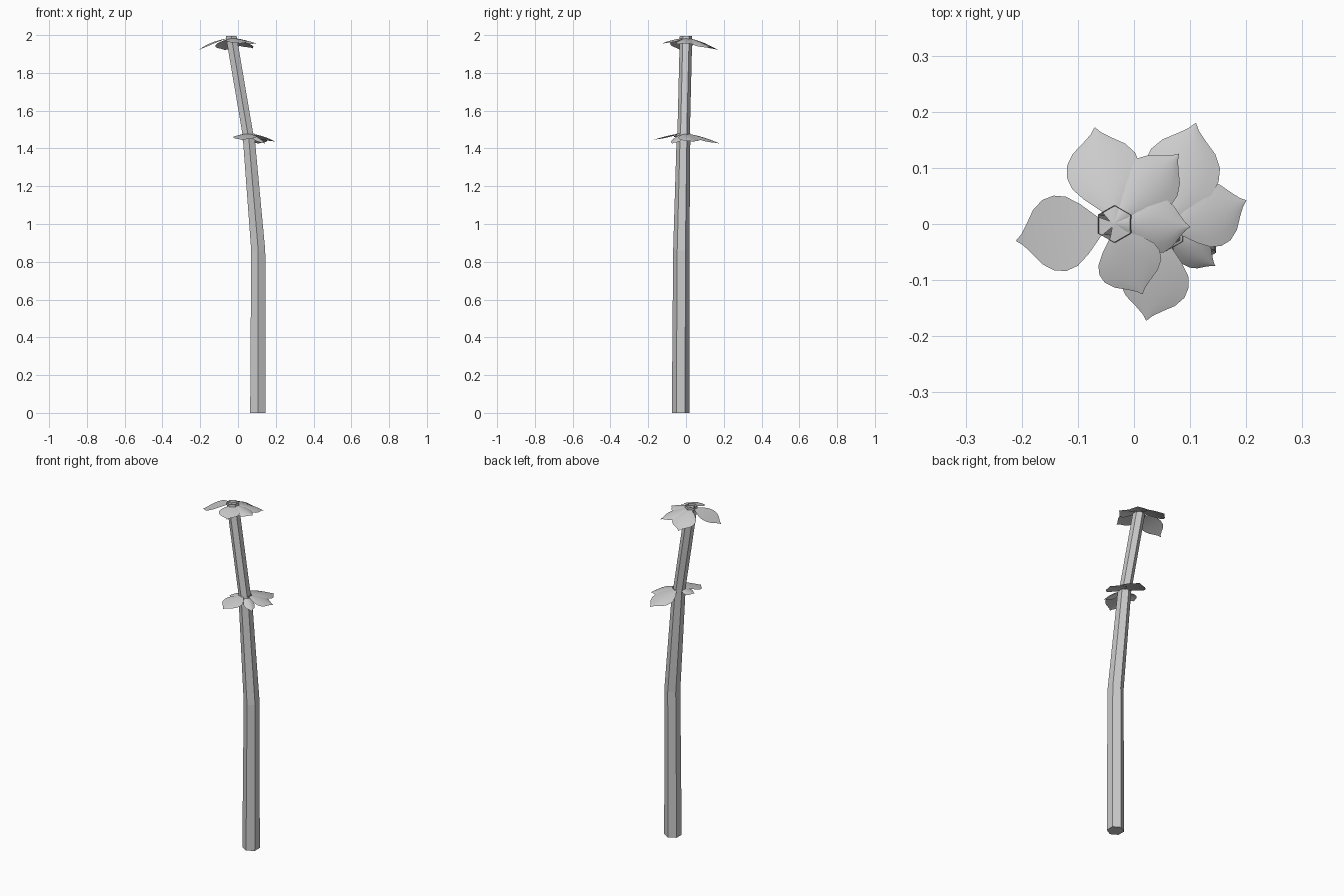
import bpy, bmesh, math
from mathutils import Vector

cube = bpy.data.objects.get("Cube")
if cube:
    bpy.data.objects.remove(cube)

grey = bpy.data.materials.new("plain_grey")
grey.use_nodes = True
colour = (0.6, 0.6, 0.6, 1)
grey.diffuse_color = colour
grey.node_tree.nodes["Principled BSDF"].inputs["Base Color"].default_value = colour


def finish(bm, name, smooth=False):
    mesh = bpy.data.meshes.new(name)
    bm.to_mesh(mesh)
    bm.free()
    mesh.materials.append(grey)
    for face in mesh.polygons:
        face.use_smooth = smooth
    obj = bpy.data.objects.new(name, mesh)
    bpy.context.collection.objects.link(obj)
    return obj


def stem(name, sections):
    """Six-sided tube through (centre, radius) sections, closed at the foot."""
    bm = bmesh.new()
    rings = []
    for (x, y, z), r in sections:
        angles = [math.radians(30 + 60 * i) for i in range(6)]
        rings.append([bm.verts.new((x + r * math.cos(a), y + r * math.sin(a), z)) for a in angles])
    for low, high in zip(rings, rings[1:]):
        for i in range(6):
            j = (i + 1) % 6
            bm.faces.new((low[i], low[j], high[j], high[i]))
    bm.faces.new(rings[0][::-1])
    return finish(bm, name)


# Half width along a petal, from narrow root to pointed tip
OUTLINE = [(0, 0.04), (0.15, 0.26), (0.3, 0.66), (0.43, 0.92), (0.55, 1), (0.67, 0.94),
           (0.78, 0.72), (0.87, 0.38), (0.94, 0.14), (1, 0.01)]


def petal(name, centre, tip, half_width, sag):
    """Thin curved leaf from centre to tip, with its side edges sagging."""
    root, end = Vector(centre), Vector(tip)
    run = (end - root).to_2d()
    side = Vector((-run.y, run.x, 0)).normalized()
    bm = bmesh.new()
    rows = []
    for t, w in OUTLINE:
        mid = root.lerp(end, t)
        mid.z = root.z + (end.z - root.z) * t ** 1.5
        row = []
        for k in range(-3, 4):
            u = k / 3
            row.append(bm.verts.new(mid + side * (u * w * half_width) - Vector((0, 0, sag * w * u * u))))
        rows.append(row)
    for a, b in zip(rows, rows[1:]):
        for k in range(6):
            bm.faces.new((a[k], b[k], b[k + 1], a[k + 1]))
    return finish(bm, name, True)


# Bent stalk in two pieces, meeting at the lower whorl
node = (0.055, -0.013, 1.48)
stem("lower_stalk", [((0.105, -0.028, 0), 0.047), ((0.107, -0.025, 0.86), 0.043), (node, 0.036)])
stem("upper_stalk", [((0.055, -0.013, 1.46), 0.033), ((-0.036, 0, 1.995), 0.033)])

# Top whorl: tip position, half width, edge sag
crown = (-0.036, 0, 1.985)
top_petals = {
    "left": ((-0.21, -0.03, 1.92), 0.068, 0.0),
    "back_left": ((-0.07, 0.172, 1.92), 0.066, 0.012),
    "back_right": ((0.08, 0.125, 1.93), 0.052, 0.012),
    "right": ((0.1, -0.005, 1.955), 0.05, 0.015),
    "front": ((0.015, -0.125, 1.955), 0.058, 0.005),
}
for label, (tip, width, sag) in top_petals.items():
    petal("top_petal_" + label, crown, tip, width, sag)

# Lower whorl
low_petals = {
    "back": ((0.11, 0.18, 1.425), 0.068, 0.012),
    "right": ((0.2, 0.042, 1.435), 0.06, 0.01),
    "front_right": ((0.145, -0.075, 1.425), 0.03, 0.012),
    "front": ((0.022, -0.172, 1.445), 0.062, 0.005),
    "left": ((-0.03, -0.035, 1.46), 0.04, 0.008),
}
for label, (tip, width, sag) in low_petals.items():
    petal("lower_petal_" + label, node, tip, width, sag)
